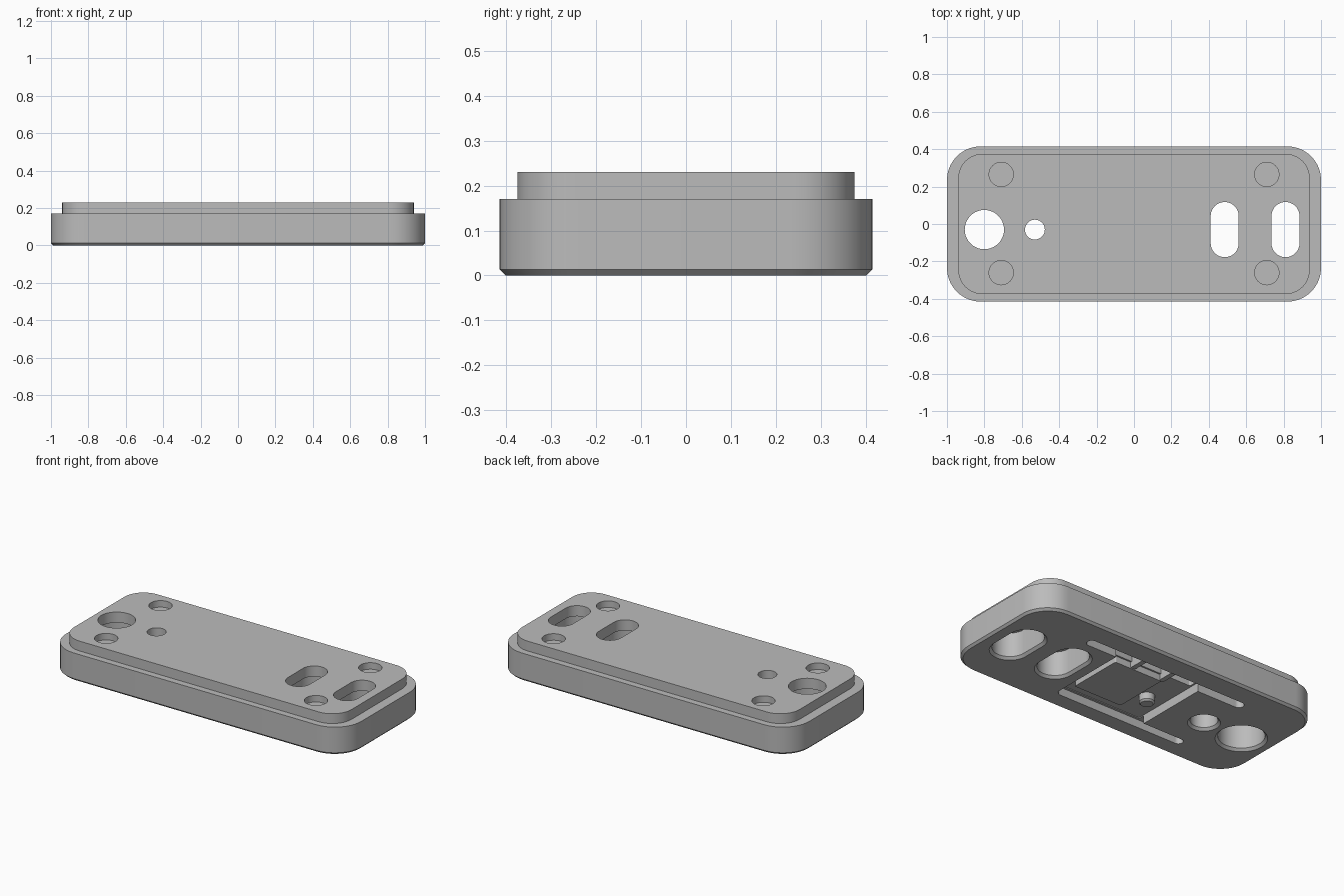
import bpy, bmesh, math

if "Cube" in bpy.data.objects:
    bpy.data.objects.remove(bpy.data.objects["Cube"], do_unlink=True)

grey = bpy.data.materials.new("plain grey")
grey.use_nodes = True
TONE = (0.5, 0.5, 0.5, 1)
grey.diffuse_color = TONE
for node in grey.node_tree.nodes:
    if node.type == "BSDF_PRINCIPLED":
        node.inputs["Base Color"].default_value = TONE


def ring(bm, cx, cy, z, w, d, r, seg=10):
    """Rounded rectangle of vertices; r = w/2 gives a capsule or circle."""
    verts = []
    for i, (sx, sy) in enumerate(((1, 1), (-1, 1), (-1, -1), (1, -1))):
        for k in range(seg + 1):
            a = math.pi / 2 * (i + k / seg)
            verts.append(bm.verts.new((cx + sx * (w / 2 - r) + r * math.cos(a),
                                       cy + sy * (d / 2 - r) + r * math.sin(a), z)))
    return verts


def loft(name, cx, cy, levels):
    """Closed solid through a stack of (z, width, depth, radius) rings."""
    bm = bmesh.new()
    rings = [ring(bm, cx, cy, *lv) for lv in levels]
    bm.faces.new(rings[0][::-1])
    bm.faces.new(rings[-1])
    for low, high in zip(rings, rings[1:]):
        for i in range(len(low)):
            j = (i + 1) % len(low)
            bm.faces.new((low[i], low[j], high[j], high[i]))
    bmesh.ops.remove_doubles(bm, verts=bm.verts, dist=1e-5)
    bmesh.ops.recalc_face_normals(bm, faces=bm.faces)
    mesh = bpy.data.meshes.new(name)
    bm.to_mesh(mesh)
    bm.free()
    mesh.materials.append(grey)
    ob = bpy.data.objects.new(name, mesh)
    bpy.context.scene.collection.objects.link(ob)
    return ob


def box(name, x0, x1, y0, y1, z0, z1, r):
    w, d = x1 - x0, y1 - y0
    return loft(name, (x0 + x1) / 2, (y0 + y1) / 2, [(z0, w, d, r), (z1, w, d, r)])


# stepped body with a chamfered lower edge
BEV = 0.013
body = loft("housing", 0, 0, [
    (0, 2 - 2 * BEV, 0.83 - 2 * BEV, 0.17), (BEV, 2, 0.83, 0.18),
    (0.17, 2, 0.83, 0.18), (0.17, 1.88, 0.75, 0.13), (0.23, 1.88, 0.75, 0.13)])

cutters = []

# openings through the plate: narrow at the top, wider and chamfered below
for x, w, d, grow in ((-0.8, 0.21, 0.21, 0.026), (-0.53, 0.106, 0.106, 0.024),
                      (0.485, 0.15, 0.295, 0.024), (0.81, 0.15, 0.295, 0.024)):
    levels = []
    for z, g in ((-0.02, grow + 0.035), (0.015, grow), (0.165, grow), (0.165, 0), (0.3, 0)):
        levels.append((z, w + 2 * g, d + 2 * g, w / 2 + g))
    cutters.append(loft("opening_cutter", x, -0.03, levels))

# blind round recesses on the top
for x in (-0.71, 0.71):
    for y in (-0.26, 0.265):
        cutters.append(loft("recess_cutter", x, y, [(0.19, 0.13, 0.13, 0.065),
                                                    (0.3, 0.13, 0.13, 0.065)]))

# underside pocket, long slots and deep trench
cutters.append(box("pocket_cutter", -0.28, 0.31, -0.29, 0.26, -0.05, 0.055, 0.01))
cutters.append(box("back_slot_cutter", -0.58, 0.54, 0.215, 0.275, -0.05, 0.06, 0.03))
cutters.append(box("front_slot_cutter", -0.58, 0.305, -0.305, -0.25, -0.05, 0.05, 0.0275))
cutters.append(box("trench_cutter", -0.27, 0.3, 0.16, 0.27, -0.05, 0.14, 0.01))

for cut in cutters:
    mod = body.modifiers.new("cut", "BOOLEAN")
    mod.operation = "DIFFERENCE"
    mod.solver = "EXACT"
    mod.object = cut
deps = bpy.context.evaluated_depsgraph_get()
solid = bpy.data.meshes.new_from_object(body.evaluated_get(deps))
body.modifiers.clear()
body.data = solid
solid.materials.clear()
solid.materials.append(grey)
for cut in cutters:
    bpy.data.objects.remove(cut, do_unlink=True)

# raised pad, post and ribs inside the pocket
parts = [body,
         box("pocket_pad", -0.07, 0.26, -0.2, 0.15, 0.015, 0.07, 0.008),
         loft("pocket_post", -0.16, -0.08, [(0.005, 0.07, 0.07, 0.035), (0.015, 0.09, 0.09, 0.045),
                                            (0.07, 0.09, 0.09, 0.045)])]
for x in (-0.09, 0.12):
    parts.append(box("trench_rib", x, x + 0.03, 0.14, 0.275, 0.02, 0.15, 0.004))

for ob in bpy.context.selected_objects:
    ob.select_set(False)
for ob in parts:
    ob.select_set(True)
bpy.context.view_layer.objects.active = body
bpy.ops.object.shade_smooth_by_angle(angle=math.radians(30))
